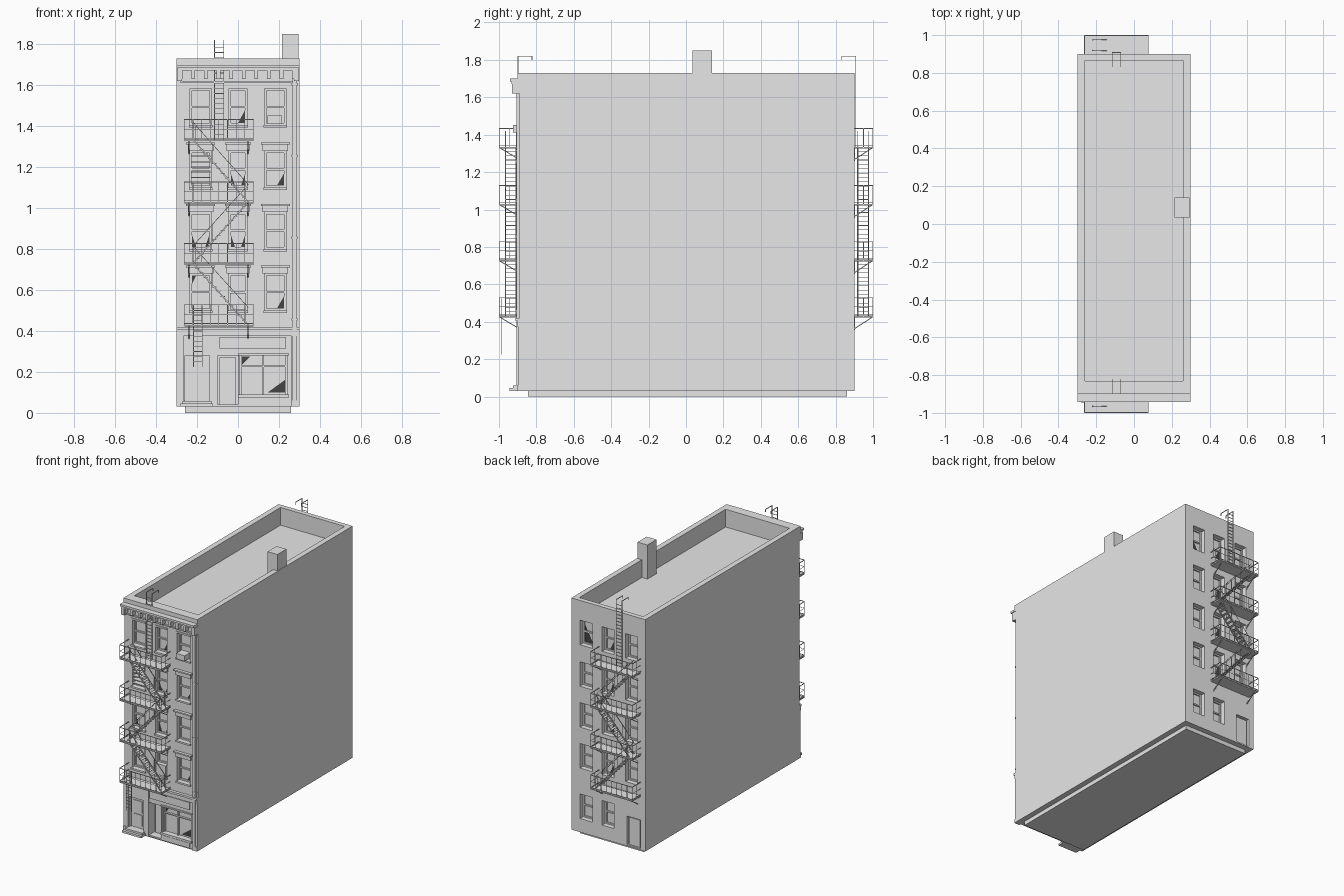
import bpy, bmesh, math
from mathutils import Vector, Matrix

if "Cube" in bpy.data.objects:
    bpy.data.objects.remove(bpy.data.objects["Cube"])

FRONT, BACK = -0.89, 0.90


def material(name, v):
    m = bpy.data.materials.new(name)
    m.diffuse_color = (v, v, v, 1)
    m.use_nodes = True
    m.node_tree.nodes["Principled BSDF"].inputs["Base Color"].default_value = m.diffuse_color
    return m


GREY = material("grey", 0.8)
DARK = material("dark_gap", 0.06)


def box(bm, x0, x1, y0, y1, z0, z1):
    m = Matrix.Translation(((x0 + x1) / 2, (y0 + y1) / 2, (z0 + z1) / 2))
    m = m @ Matrix.Diagonal((abs(x1 - x0), abs(y1 - y0), abs(z1 - z0), 1))
    bmesh.ops.create_cube(bm, size=1, matrix=m)


def bar(bm, p, q, w=0.004):
    p, q = Vector(p), Vector(q)
    d = q - p
    m = Matrix.Translation((p + q) / 2) @ d.to_track_quat('Z', 'Y').to_matrix().to_4x4()
    bmesh.ops.create_cube(bm, size=1, matrix=m @ Matrix.Diagonal((w, w, d.length, 1)))


def finish(name, bm, mat=GREY):
    me = bpy.data.meshes.new(name)
    bm.to_mesh(me)
    bm.free()
    me.materials.append(mat)
    ob = bpy.data.objects.new(name, me)
    bpy.context.collection.objects.link(ob)
    return ob


def wall_box(bm, w, s, x0, x1, z0, z1, d0, d1):
    """Box on a wall at y=w facing s; d0..d1 is the distance out from the wall."""
    box(bm, x0, x1, w + s * d0, w + s * d1, z0, z1)


# Window layout: columns (x range) and rows (z range)
COLS = [(-0.235, -0.13), (-0.045, 0.045), (0.13, 0.235)]
ROWS = [(0.50, 0.68), (0.80, 0.98), (1.10, 1.28), (1.405, 1.585)]
BACK_COLS = [(-0.235, -0.14), (-0.045, 0.05), (0.13, 0.23)]
front_wins = [(c, r) for c in COLS for r in ROWS]
back_wins = [(c, r) for c in BACK_COLS for r in ROWS]
back_wins += [(c, (0.13, 0.31)) for c in BACK_COLS[1:]]

# Main block and its cutters
bm = bmesh.new()
box(bm, -0.30, 0.30, FRONT, BACK, 0.03, 1.73)
body = finish("building_body", bm)
bm = bmesh.new()
box(bm, -0.26, 0.26, -0.83, 0.865, 1.60, 1.80)                  # roof well
for (x0, x1), (z0, z1) in front_wins:
    wall_box(bm, FRONT, -1, x0, x1, z0, z1, -0.035, 0.05)
for (x0, x1), (z0, z1) in back_wins:
    wall_box(bm, BACK, 1, x0, x1, z0, z1, -0.045, 0.05)
wall_box(bm, FRONT, -1, -0.26, -0.14, 0.05, 0.28, -0.025, 0.05)  # house door
wall_box(bm, FRONT, -1, -0.10, -0.001, 0.04, 0.28, -0.07, 0.05)  # shop door
wall_box(bm, FRONT, -1, 0.008, 0.24, 0.09, 0.28, -0.03, 0.05)    # shop window
wall_box(bm, BACK, 1, -0.26, -0.15, 0.04, 0.25, -0.02, 0.05)     # back door
cut = finish("opening_cutter", bm)
cut.hide_render = True
cut.hide_viewport = True
cut.display_type = 'WIRE'
mod = body.modifiers.new("openings", 'BOOLEAN')
mod.operation = 'DIFFERENCE'
mod.solver = 'EXACT'
mod.object = cut

# Plinth and chimney
bm = bmesh.new()
box(bm, -0.26, 0.26, -0.845, 0.86, 0, 0.035)
finish("plinth", bm)
bm = bmesh.new()
box(bm, 0.215, 0.295, 0.035, 0.14, 1.59, 1.85)
finish("chimney", bm)

# Window sashes
bm = bmesh.new()
for w, s, wins, d in ((FRONT, -1, front_wins, -0.035), (BACK, 1, back_wins, -0.045)):
    for (x0, x1), (z0, z1) in wins:
        zm = (z0 + z1) / 2
        for a, b, c, e in ((x0, x0 + .01, z0, z1), (x1 - .01, x1, z0, z1),
                           (x0, x1, z0, z0 + .01), (x0, x1, z1 - .01, z1),
                           (x0, x1, zm - .005, zm + .005)):
            wall_box(bm, w, s, a, b, c, e, d - 0.002, d + 0.01)
finish("window_sashes", bm)

# Broken pane corners: thin dark triangles
bm = bmesh.new()


def shard(w, s, d, x, z, dx, dz):
    y = w + s * (d + 0.003)
    vs = [bm.verts.new(p) for p in ((x, y, z), (x + dx, y, z), (x, y, z + dz))]
    f = bm.faces.new(vs)
    f.normal_update()
    if f.normal.y * s < 0:
        f.normal_flip()


shard(FRONT, -1, -.035, 0.035, 1.415, -.035, .065)
for r in (0, 2):
    shard(FRONT, -1, -.035, 0.225, ROWS[r][0] + .01, -.035, .06)
for c, r in ((1, 1), (1, 2), (0, 1)):
    shard(FRONT, -1, -.035, COLS[c][1] - .01, ROWS[r][0] + .01, -.02, .06)
    shard(FRONT, -1, -.035, COLS[c][0] + .01, ROWS[r][0] + .01, .02, .06)
shard(FRONT, -1, -.035, -0.225, 0.67, .02, -.04)
shard(FRONT, -1, -.03, 0.02, 0.275, .04, -.04)
shard(FRONT, -1, -.03, 0.235, 0.10, -.09, .065)
for r in range(4):
    shard(BACK, 1, -.045, -0.035, ROWS[r][0] + .01, .05, .10)
shard(BACK, 1, -.045, 0.22, 1.415, -.07, .13)
finish("broken_pane_gaps", bm, DARK)

# Lintels and sills of the front windows
bm = bmesh.new()
for x0, x1 in COLS:
    for i, (z0, z1) in enumerate(ROWS):
        wall_box(bm, FRONT, -1, x0 - .005, x1 + .005, z0 - .012, z0, -.03, .012)
        if i < 3:
            wall_box(bm, FRONT, -1, x0 - .01, x1 + .01, z1, z1 + .03, -.01, .012)
            wall_box(bm, FRONT, -1, x0 - .018, x1 + .018, z1 + .03, z1 + .04, -.01, .022)
        else:
            wall_box(bm, FRONT, -1, x0 - .005, x1 + .005, z1, z1 + .012, -.01, .006)
finish("window_trim", bm)

# Window coolers and a louvre
bm = bmesh.new()
wall_box(bm, FRONT, -1, 0.145, 0.215, 1.412, 1.452, -.03, .035)
wall_box(bm, FRONT, -1, -.04, .04, 0.505, 0.585, -.03, .005)
for i in range(6):
    wall_box(bm, FRONT, -1, -.23, -.135, 1.12 + i * .026, 1.126 + i * .026, -.03, .004)
finish("window_units", bm)

# Roof cornice with brackets
bm = bmesh.new()
wall_box(bm, FRONT, -1, -.30, .30, 1.70, 1.73, -.005, .01)
wall_box(bm, FRONT, -1, -.30, .30, 1.685, 1.70, -.005, .052)
wall_box(bm, FRONT, -1, -.295, .295, 1.672, 1.685, -.005, .042)
wall_box(bm, FRONT, -1, -.28, .28, 1.612, 1.622, -.005, .008)
for i in range(10):
    x = -.28 + i * .0615
    wall_box(bm, FRONT, -1, x - .009, x + .009, 1.63, 1.675, -.005, .035)
for x in (-.285, .285):
    wall_box(bm, FRONT, -1, x - .012, x + .012, 1.62, 1.675, -.005, .04)
finish("cornice", bm)

# Shopfront: bands, pilasters, sign board, doors, mullions, step
bm = bmesh.new()
for x0, x1, z0, z1, d0, d1 in (
        (-.30, .30, .375, .405, -.005, .012), (-.30, .30, .405, .42, -.005, .022),
        (-.30, -.265, .03, .375, -.005, .008), (.262, .30, .03, .375, -.005, .008),
        (-.305 + .005, -.262, .03, .06, -.005, .014), (.258, .30, .03, .06, -.005, .014),
        (-.09, .235, .315, .37, -.005, .008), (-.26, -.14, .315, .37, -.005, .004),
        (-.14, -.10, .03, .37, -.005, .006), (.0, .25, .075, .09, -.005, .012),
        (.02, .235, .04, .07, -.005, .005), (.0, .25, .28, .29, -.005, .008),
        (.12, .128, .09, .28, -.032, -.015), (.008, .24, .225, .232, -.032, -.015),
        (.008, .018, .09, .28, -.032, -.015), (.23, .24, .09, .28, -.032, -.015),
        (-.25, -.15, .06, .27, -.03, -.018), (-.235, -.165, .08, .16, -.02, -.013),
        (-.235, -.165, .175, .26, -.02, -.013), (-.09, -.01, .04, .27, -.075, -.06),
        (-.28, -.125, .03, .045, -.005, .055), (-.27, -.13, .045, .058, -.02, .035)):
    wall_box(bm, FRONT, -1, x0, x1, z0, z1, d0, d1)
finish("shopfront", bm)
bm = bmesh.new()
wall_box(bm, BACK, 1, -.25, -.16, .04, .24, -.022, -.012)
finish("back_door", bm)

# Downpipe
bm = bmesh.new()
wall_box(bm, FRONT, -1, .267, .285, .06, 1.64, -.002, .016)
for z in (.45, .85, 1.25, 1.6):
    wall_box(bm, FRONT, -1, .262, .29, z, z + .012, -.002, .018)
finish("downpipe", bm)


def ladder(bm, x0, x1, y, z0, z1, step=.025):
    for x in (x0, x1):
        bar(bm, (x, y, z0), (x, y, z1))
    for i in range(1, int((z1 - z0) / step)):
        bar(bm, (x0, y, z0 + i * step), (x1, y, z0 + i * step), .003)


# Fire escapes on both ends
LEVELS = [.43, .73, 1.03, 1.335]
XL, XR = -.262, .075
for name, w, s in (("front_fire_escape", FRONT, -1), ("back_fire_escape", BACK, 1)):
    bm = bmesh.new()
    out = .998 if s > 0 else -.998
    for z in LEVELS:
        box(bm, XL, XR, w, out, z - .008, z)                     # platform
        for h in (.006, .05, .098):                              # rails
            t = .004 if h != .05 else .002
            bar(bm, (XL, out, z + h), (XR, out, z + h), t)
            for x in (XL, XR):
                bar(bm, (x, w, z + h), (x, out, z + h), t)
        for i in range(9):                                       # balusters
            x = XL + (XR - XL) * i / 8
            bar(bm, (x, out, z), (x, out, z + .098), .003)
        for x in (XL, XR):
            bar(bm, (x, (w + out) / 2, z), (x, (w + out) / 2, z + .098), .003)
        for x in (-.24, .05):                                    # brackets
            bar(bm, (x, w, z - .068), (x, out, z - .004), .005)
            bar(bm, (x, w, z - .075), (x, w, z), .005)
    for i in range(3):                                           # stairs
        za, zb = LEVELS[i], LEVELS[i + 1]
        xa, xb = (.05, -.22) if i % 2 == 0 else (-.22, .05)
        ya, yb = w + s * .018, w + s * .075
        for y in (ya, yb):
            bar(bm, (xa, y, za), (xb, y, zb), .006)
            bar(bm, (xa, y, za + .085), (xb, y, zb + .085), .003)
            for t in (.05, .35, .65, .95):
                x, z = xa + (xb - xa) * t, za + (zb - za) * t
                bar(bm, (x, y, z), (x, y, z + .085), .003)
        for k in range(1, 13):
            x, z = xa + (xb - xa) * k / 13, za + (zb - za) * k / 13
            box(bm, x - .010, x + .010, ya, yb, z - .0015, z + .0015)
    y = w + s * .008                                             # roof ladder
    ladder(bm, -.115, -.070, y, 1.335, 1.82)
    for x in (-.115, -.070):
        bar(bm, (x, y, 1.82), (x, y - s * .075, 1.82))
        bar(bm, (x, y - s * .075, 1.82), (x, y - s * .075, 1.80))
    if s < 0:                                                    # drop ladder
        ladder(bm, -.218, -.175, -.985, .225, .525)
    finish(name, bm)
